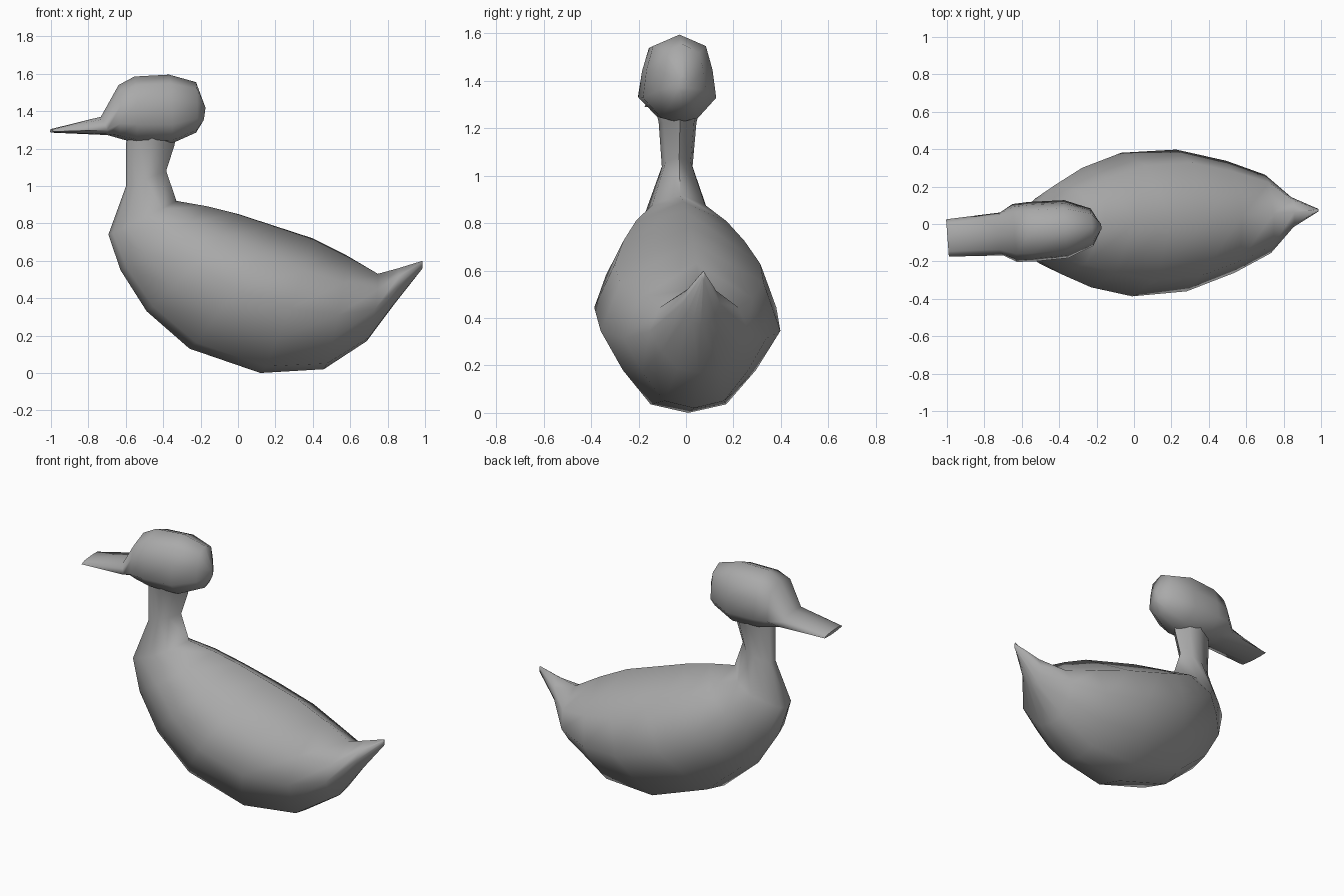
import bpy
import bmesh
import math

cube = bpy.data.objects.get("Cube")
if cube:
    bpy.data.objects.remove(cube)

grey = bpy.data.materials.new("plain grey")
grey.use_nodes = True
colour = (0.4, 0.4, 0.4, 1)
grey.diffuse_color = colour
grey.node_tree.nodes["Principled BSDF"].inputs["Base Color"].default_value = colour

TURN = math.atan(0.075)  # the bird is turned slightly about z


def loft(name, section, rings):
    """Skin rings given as (low x, low z, high x, high z, half width)."""
    outline = section + [(-w, h) for w, h in section[-2:0:-1]]
    bm = bmesh.new()
    loops = []
    for lx, lz, hx, hz, half in rings:
        loops.append([bm.verts.new((lx + (hx - lx) * h, half * w, lz + (hz - lz) * h))
                      for w, h in outline])
    n = len(outline)
    for a, b in zip(loops, loops[1:]):
        for i in range(n):
            j = (i + 1) % n
            bm.faces.new((a[i], a[j], b[j], b[i]))
    bm.faces.new(loops[0])
    bm.faces.new(loops[-1])
    bmesh.ops.recalc_face_normals(bm, faces=bm.faces)
    mesh = bpy.data.meshes.new(name)
    bm.to_mesh(mesh)
    bm.free()
    mesh.materials.append(grey)
    obj = bpy.data.objects.new(name, mesh)
    obj.rotation_euler.z = TURN
    bpy.context.collection.objects.link(obj)
    bpy.ops.object.select_all(action="DESELECT")
    obj.select_set(True)
    bpy.context.view_layer.objects.active = obj
    bpy.ops.object.shade_smooth_by_angle(angle=math.radians(75))
    return obj


# Half sections: (width fraction, height fraction) from top to bottom
body_section = [(0, 1), (0.8, 0.76), (1, 0.48), (0.74, 0.25), (0.42, 0.05), (0, 0)]
head_section = [(0, 1), (0.72, 0.87), (0.9, 0.6), (1, 0.28), (0.5, 0.05), (0, 0)]

# Neck, breast, belly and tail in one skin
loft("body_and_neck", body_section, [
    (-0.58, 1.30, -0.33, 1.30, 0.10),
    (-0.60, 1.23, -0.34, 1.22, 0.08),
    (-0.60, 1.00, -0.385, 1.08, 0.065),
    (-0.695, 0.74, -0.33, 0.92, 0.14),
    (-0.63, 0.55, -0.16, 0.89, 0.24),
    (-0.49, 0.33, 0.00, 0.85, 0.32),
    (-0.26, 0.13, 0.20, 0.785, 0.385),
    (0.12, 0.00, 0.40, 0.72, 0.38),
    (0.46, 0.02, 0.58, 0.63, 0.30),
    (0.69, 0.17, 0.75, 0.53, 0.21),
    (0.84, 0.37, 0.86, 0.56, 0.08),
    (0.99, 0.56, 0.99, 0.60, 0.006),
])

# Beak and head in one skin, from beak tip to back of head
loft("head_and_beak", head_section, [
    (-1.00, 1.285, -1.00, 1.305, 0.10),
    (-0.70, 1.272, -0.735, 1.37, 0.115),
    (-0.64, 1.255, -0.64, 1.54, 0.155),
    (-0.55, 1.23, -0.555, 1.585, 0.16),
    (-0.36, 1.225, -0.37, 1.595, 0.155),
    (-0.225, 1.285, -0.225, 1.555, 0.10),
    (-0.185, 1.35, -0.175, 1.42, 0.02),
])
